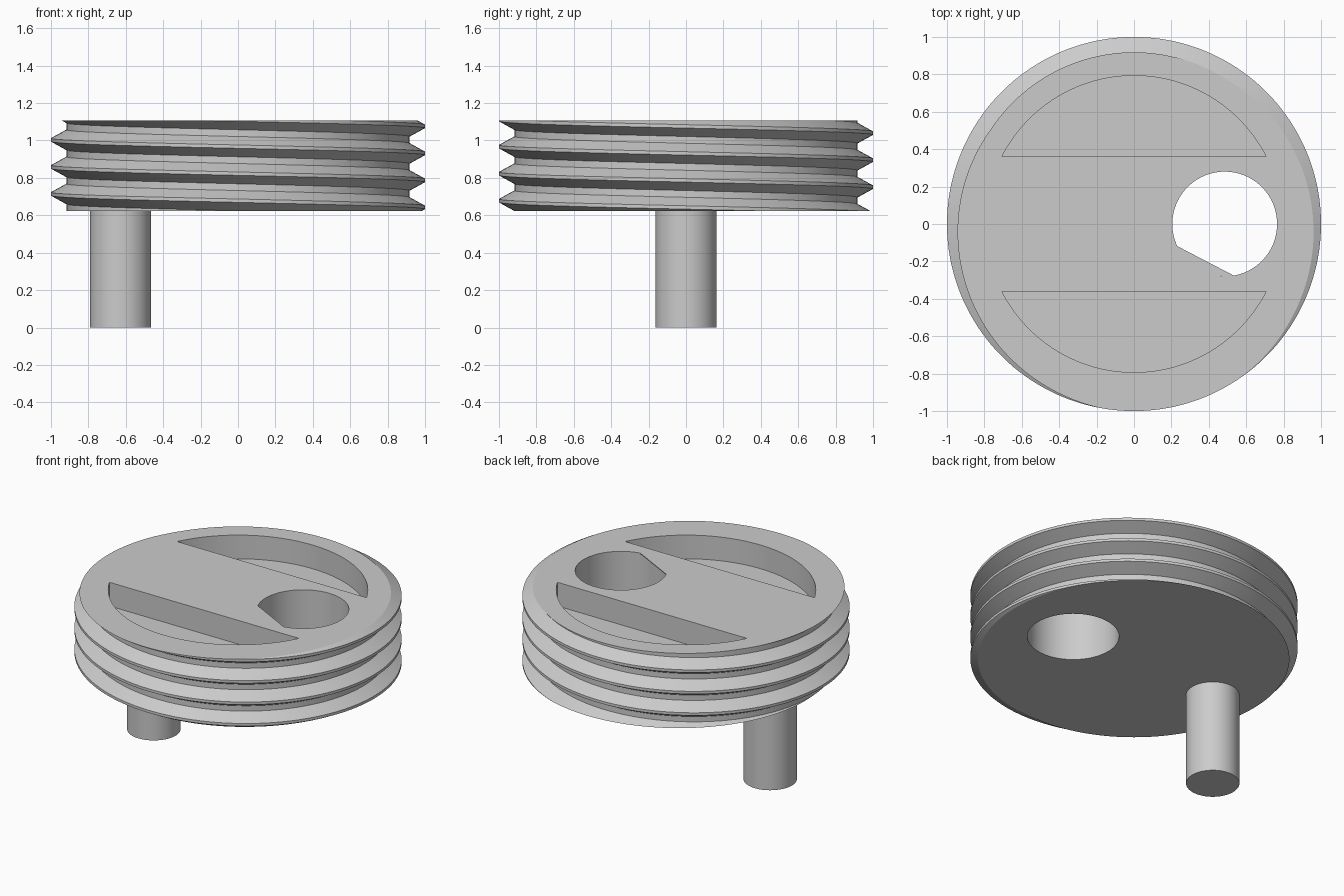
import bpy, bmesh
from math import sin, cos, pi, asin, radians

if "Cube" in bpy.data.objects:
    bpy.data.objects.remove(bpy.data.objects["Cube"], do_unlink=True)

BOTTOM, TOP = 0.623, 1.107
PITCH, MAJOR, MINOR = 0.1445, 1.0, 0.918
HOLE_X, HOLE_R = 0.485, 0.28

grey = bpy.data.materials.new("plain_grey")
grey.use_nodes = True
colour = (0.6, 0.6, 0.6, 1)
grey.diffuse_color = colour
grey.node_tree.nodes["Principled BSDF"].inputs["Base Color"].default_value = colour


def make_object(name, bm):
    bmesh.ops.recalc_face_normals(bm, faces=bm.faces)
    mesh = bpy.data.meshes.new(name)
    bm.to_mesh(mesh)
    bm.free()
    mesh.materials.append(grey)
    obj = bpy.data.objects.new(name, mesh)
    bpy.context.collection.objects.link(obj)
    return obj


def arc(cx, cy, r, start, end, steps):
    return [(cx + r * cos(start + (end - start) * i / steps),
             cy + r * sin(start + (end - start) * i / steps)) for i in range(steps + 1)]


def prism(name, outline, z0, z1):
    """Extrude a flat outline from z0 to z1."""
    bm = bmesh.new()
    face = bm.faces.new([bm.verts.new((x, y, z0)) for x, y in outline])
    new = bmesh.ops.extrude_face_region(bm, geom=[face])["geom"]
    verts = [g for g in new if isinstance(g, bmesh.types.BMVert)]
    bmesh.ops.translate(bm, verts=verts, vec=(0, 0, z1 - z0))
    return make_object(name, bm)


def smooth(obj):
    bpy.ops.object.select_all(action='DESELECT')
    obj.select_set(True)
    bpy.context.view_layer.objects.active = obj
    bpy.ops.object.shade_smooth_by_angle(angle=radians(25))


def threaded_disc(columns=180):
    """Helical thread wall, trimmed flat at both ends and capped."""
    profile = [(-PITCH / 16, MAJOR), (PITCH / 16, MAJOR),
               (PITCH * 3 / 8, MINOR), (PITCH * 5 / 8, MINOR)]
    bm = bmesh.new()
    grid = []
    for i in range(columns):
        a = 2 * pi * i / columns
        grid.append([bm.verts.new((r * cos(a), r * sin(a),
                                   0.642 + PITCH * (k - i / columns) + dz))
                     for k in range(-2, 7) for dz, r in profile])
    rows = len(grid[0])
    for i in range(columns):
        # the last column meets the first one a full pitch lower
        wrap = len(profile) if i == columns - 1 else 0
        here, there = grid[i], grid[(i + 1) % columns]
        for j in range(wrap, rows - 1):
            bm.faces.new((here[j], there[j - wrap], there[j + 1 - wrap], here[j + 1]))
    for z, normal in ((TOP, 1), (BOTTOM, -1)):
        bmesh.ops.bisect_plane(bm, geom=bm.verts[:] + bm.edges[:] + bm.faces[:],
                               dist=1e-5, plane_co=(0, 0, z),
                               plane_no=(0, 0, normal), clear_outer=True)
    rim = [e for e in bm.edges if e.is_boundary]
    bmesh.ops.holes_fill(bm, edges=rim, sides=0)
    return make_object("threaded_disc", bm)


disc = threaded_disc()

# Cutters: two segment pockets in the top and one round through hole
pocket_r, chord_y = 0.793, 0.36
t = asin(chord_y / pocket_r)
segment = arc(0, 0, pocket_r, t, pi - t, 64)
cutters = [prism("pocket_cutter", [(x, s * y) for x, y in segment], TOP - 0.16, TOP + 0.1)
           for s in (1, -1)]
cutters.append(prism("hole_cutter", arc(HOLE_X, 0, HOLE_R, 0, 2 * pi, 96)[:-1],
                     BOTTOM - 0.1, TOP + 0.1))
for cutter in cutters:
    cutter.hide_render = True
    mod = disc.modifiers.new("cut", 'BOOLEAN')
    mod.operation, mod.solver, mod.object = 'DIFFERENCE', 'EXACT', cutter
    bpy.context.view_layer.objects.active = disc
    bpy.ops.object.modifier_apply(modifier=mod.name)
    bpy.data.objects.remove(cutter, do_unlink=True)
smooth(disc)

# Thin flat lip closing one side of the hole at the top
prism("hole_lip", arc(HOLE_X, 0, HOLE_R, radians(205), radians(280), 20), TOP - 0.006, TOP)

# Crank peg under the disc
peg = prism("peg", arc(-0.628, 0, 0.163, 0, 2 * pi, 64)[:-1], 0, BOTTOM + 0.01)
smooth(peg)
